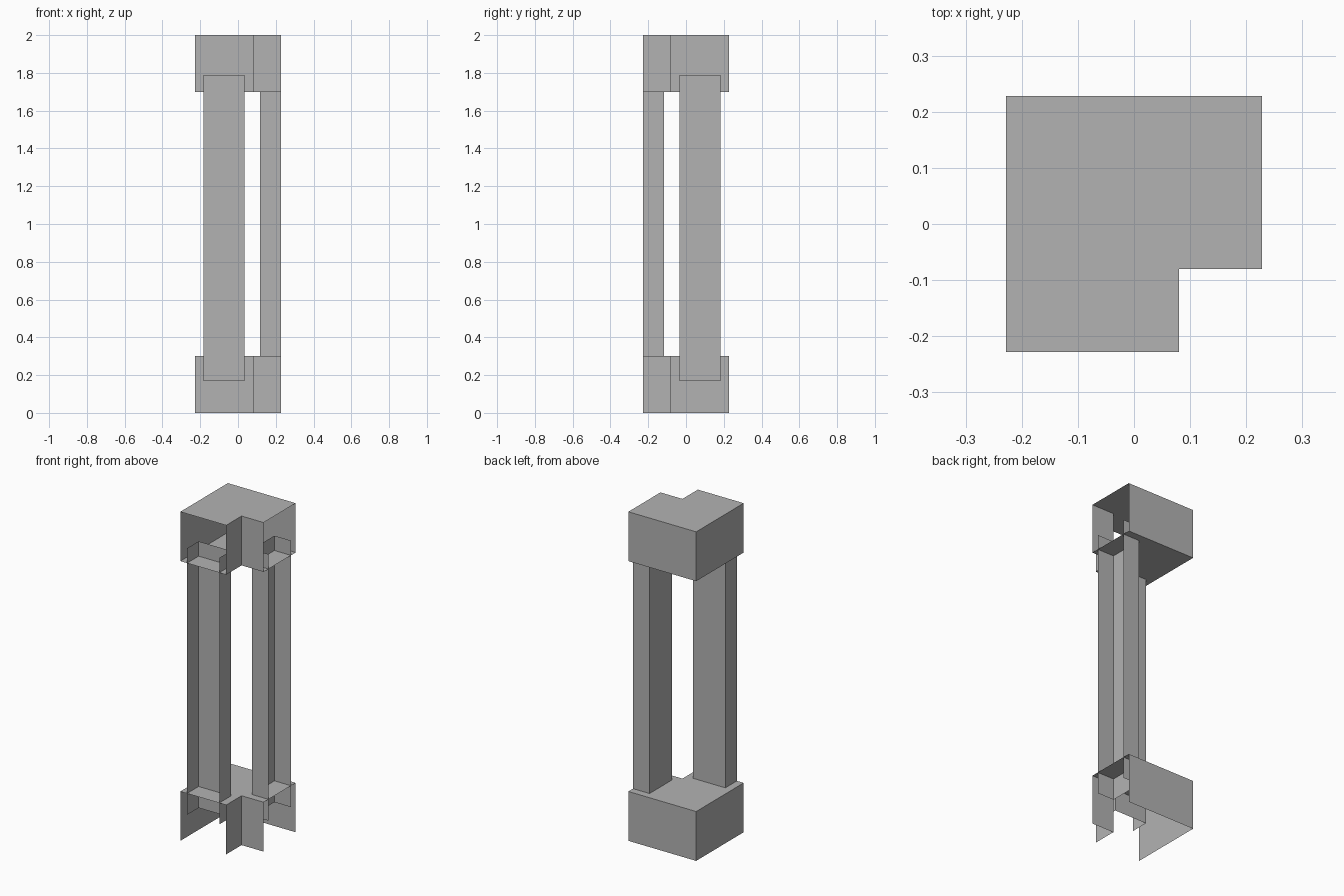
import bpy
import bmesh

cube = bpy.data.objects.get("Cube")
if cube:
    bpy.data.objects.remove(cube, do_unlink=True)

stone = bpy.data.materials.new("pale_grey")
stone.use_nodes = True
stone.diffuse_color = (0.45, 0.45, 0.45, 1)
stone.node_tree.nodes["Principled BSDF"].inputs["Base Color"].default_value = stone.diffuse_color

H = 0.228      # half width of the caps
N = 0.08       # corner notch position


def add_wall(bm, path, z0, z1):
    """Raise an open path into a strip of upright faces."""
    low = [bm.verts.new((x, y, z0)) for x, y in path]
    high = [bm.verts.new((x, y, z1)) for x, y in path]
    for i in range(len(path) - 1):
        bm.faces.new((low[i], low[i + 1], high[i + 1], high[i]))


def add_plate(bm, outline, z, down=False):
    """Flat horizontal sheet, facing up unless told otherwise."""
    face = bm.faces.new([bm.verts.new((x, y, z)) for x, y in outline])
    if down:
        face.normal_flip()


def finish(bm, name):
    bmesh.ops.remove_doubles(bm, verts=bm.verts, dist=0.0001)
    mesh = bpy.data.meshes.new(name)
    bm.to_mesh(mesh)
    bm.free()
    mesh.materials.append(stone)
    bpy.context.collection.objects.link(bpy.data.objects.new(name, mesh))


# Shared cap outlines: outer walls, notch walls and the L-shaped sheet
outer = [(H, H), (-H, H), (-H, -H)]
notch = [(N, -H), (N, -N), (H, -N)]
sheet = outer + notch

# Base is open underneath, top cap is closed above and below
for name, z0, z1, has_floor in (("base", 0, 0.3, False), ("top_cap", 1.7, 2, True)):
    bm = bmesh.new()
    add_wall(bm, outer, z0, z1)
    add_wall(bm, notch, z0, z1)
    add_plate(bm, sheet, z1)
    if has_floor:
        add_plate(bm, sheet, z0, down=True)
    finish(bm, name)

# Two three-sided posts, mirrored across the diagonal, open outward
post = [(0.034, -H), (0.034, -0.117), (-0.183, -0.117), (-0.183, -H)]
side_post = [(-y, -x) for x, y in reversed(post)]
for name, path in (("front_post", post), ("side_post", side_post)):
    bm = bmesh.new()
    add_wall(bm, path, 0.17, 1.79)
    finish(bm, name)
